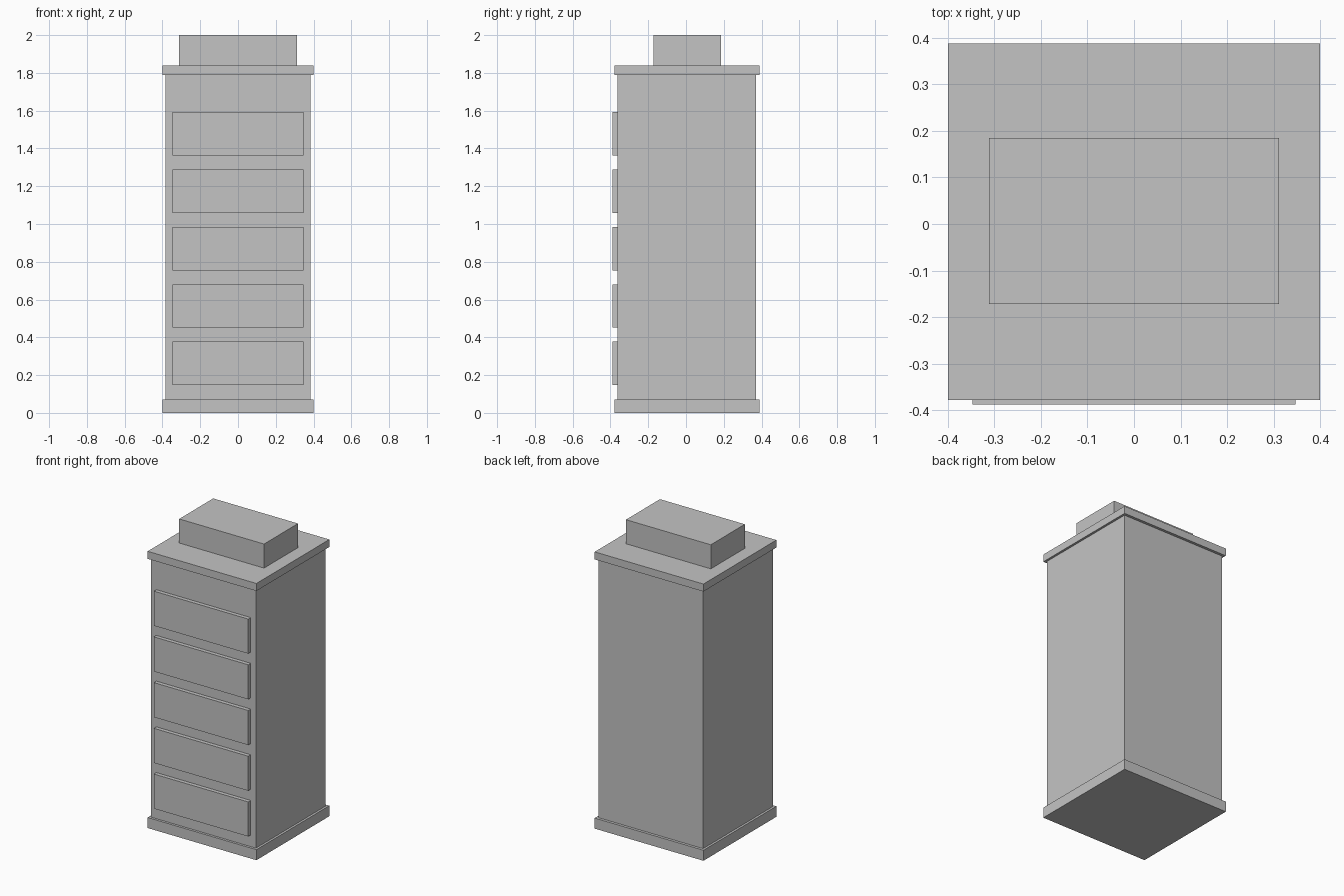
import bpy

cube = bpy.data.objects.get("Cube")
if cube:
    bpy.data.objects.remove(cube, do_unlink=True)

# Single flat grey
grey = bpy.data.materials.new("light_grey")
grey.use_nodes = True
color = (0.55, 0.55, 0.55, 1)
grey.diffuse_color = color
grey.node_tree.nodes["Principled BSDF"].inputs["Base Color"].default_value = color


def box(name, half_width, y0, y1, z0, z1):
    """Box centred on x, spanning the given depth and height."""
    bpy.ops.mesh.primitive_cube_add(size=1, location=(0, (y0 + y1) / 2, (z0 + z1) / 2))
    obj = bpy.context.object
    obj.name = name
    obj.scale = (2 * half_width, y1 - y0, z1 - z0)
    bpy.ops.object.transform_apply(location=False, rotation=False, scale=True)
    obj.data.materials.append(grey)
    return obj


# Cabinet body between two overhanging slabs
FRONT = -0.362
box("base_plinth", 0.4, -0.378, 0.388, 0, 0.07)
box("cabinet_body", 0.385, FRONT, 0.37, 0.07, 1.79)
box("top_slab", 0.4, -0.378, 0.388, 1.79, 1.84)

# Box resting on top
box("top_box", 0.312, -0.172, 0.185, 1.84, 2.0)

# Stack of drawer fronts
for i in range(5):
    z = 0.147 + i * 0.304
    box(f"drawer_front_{i + 1}", 0.347, -0.388, FRONT, z, z + 0.23)
